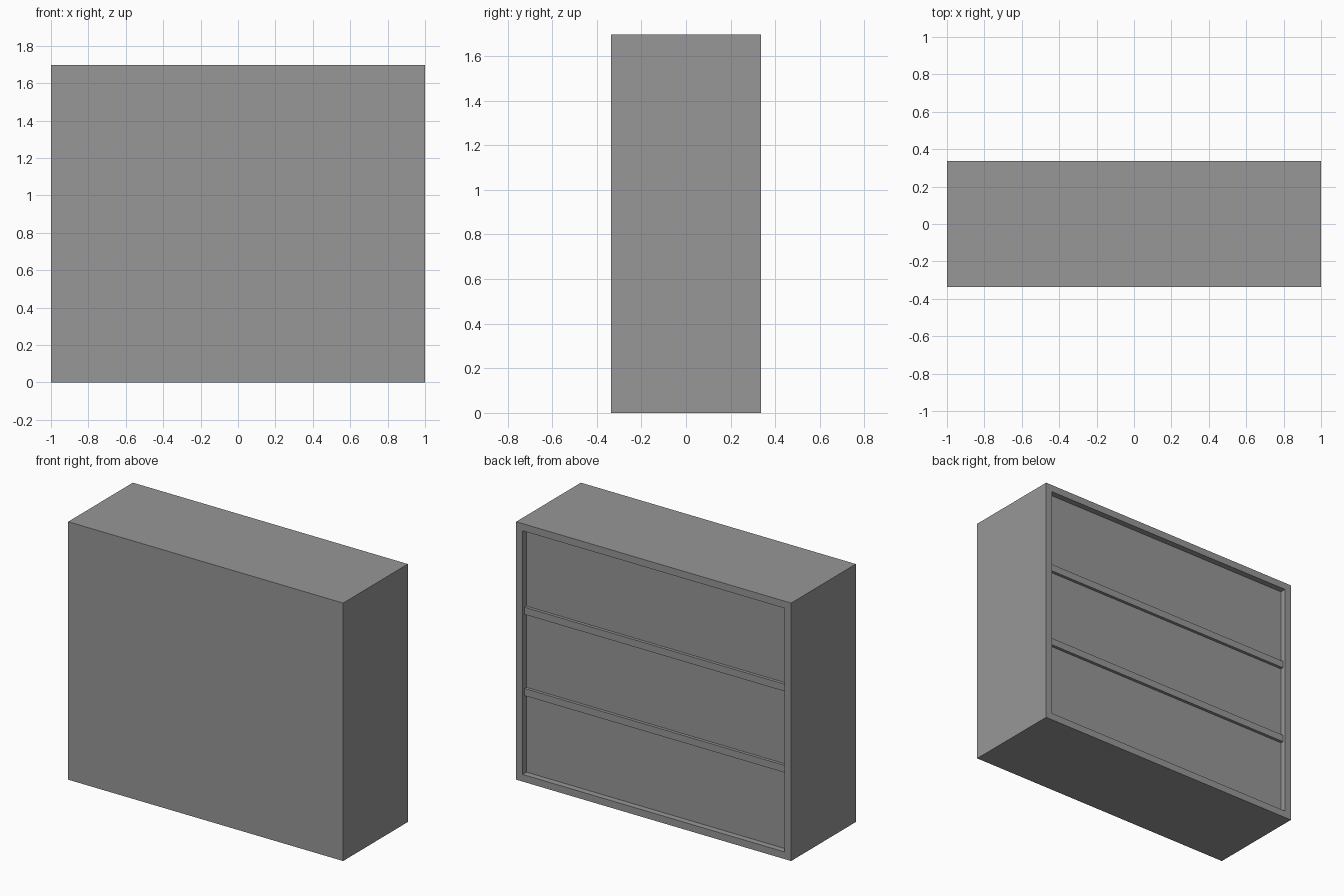
import bpy

if "Cube" in bpy.data.objects:
    bpy.data.objects.remove(bpy.data.objects["Cube"], do_unlink=True)

W, D, H = 2.0, 0.672, 1.696      # overall size
T = 0.047                        # board thickness
PANEL_Y = D / 2 - 0.04           # outer face of the recessed back panel
RAIL_Y = D / 2 - 0.02            # outer face of the rails

grey = bpy.data.materials.new("plain_grey")
grey.use_nodes = True
colour = (0.31, 0.31, 0.31, 1)
grey.diffuse_color = colour
grey.node_tree.nodes["Principled BSDF"].inputs["Base Color"].default_value = colour


def add_box(name, low, high):
    """Axis-aligned box between two corners."""
    centre = [(a + b) / 2 for a, b in zip(low, high)]
    bpy.ops.mesh.primitive_cube_add(size=1, location=centre)
    obj = bpy.context.object
    obj.name = name
    obj.scale = [b - a for a, b in zip(low, high)]
    bpy.ops.object.transform_apply(location=False, rotation=False, scale=True)
    obj.data.materials.append(grey)
    return obj


# Cabinet body, its back face opened into a shallow framed recess
body = add_box("cabinet_body", (-W / 2, -D / 2, 0), (W / 2, D / 2, H))
recess = add_box("recess_cutter", (T - W / 2, PANEL_Y, T), (W / 2 - T, D, H - T))
cut = body.modifiers.new("back_recess", "BOOLEAN")
cut.operation = "DIFFERENCE"
cut.solver = "EXACT"
cut.object = recess
bpy.context.view_layer.objects.active = body
bpy.ops.object.modifier_apply(modifier=cut.name)
bpy.data.objects.remove(recess, do_unlink=True)

# Two cross rails divide the recess into equal thirds
for i, name in enumerate(("lower_rail", "upper_rail"), start=1):
    z = T + (H - 2 * T) * i / 3
    add_box(name, (T - W / 2, PANEL_Y, z - T / 2), (W / 2 - T, RAIL_Y, z + T / 2))
